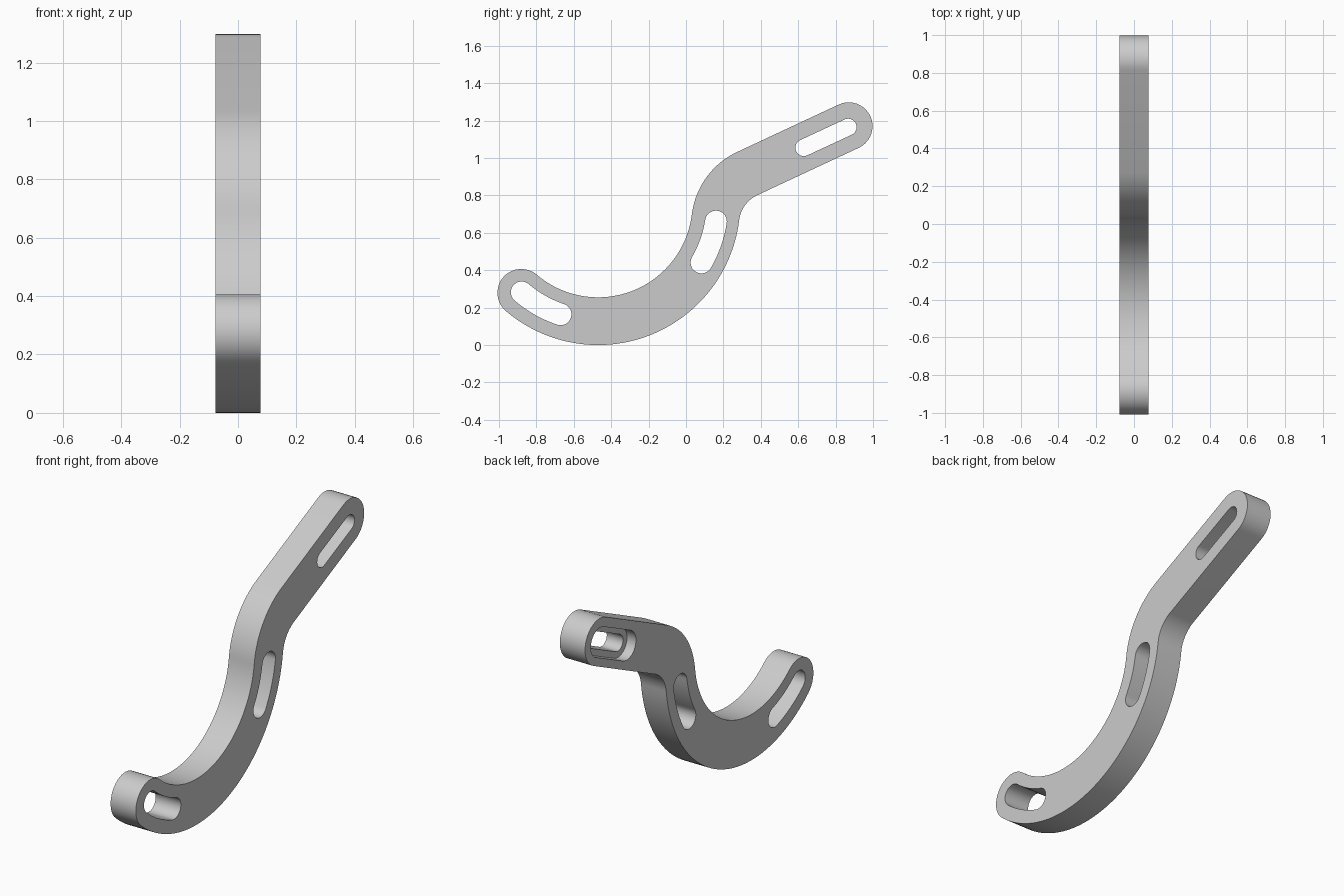
import bpy, bmesh
from math import sin, cos, radians, pi, atan2
from mathutils import Vector

if "Cube" in bpy.data.objects:
    bpy.data.objects.remove(bpy.data.objects["Cube"], do_unlink=True)

HALF_T = 0.0775      # half thickness along x
HALF_W = 0.1275      # half width of the bar
HOOK = Vector((-0.47, 0.76))   # centre of the big arc, in (y, z)
HOOK_R = 0.6325
BEND_R = 0.298
JOIN = -7            # angle where the big arc meets the bend
TIP = Vector((0.87, 1.17))

steel = bpy.data.materials.new("plain grey")
steel.use_nodes = True
steel.diffuse_color = (0.6, 0.6, 0.6, 1)
steel.node_tree.nodes["Principled BSDF"].inputs["Base Color"].default_value = (0.6, 0.6, 0.6, 1)


def polar(angle, radius=1.0):
    return Vector((cos(radians(angle)), sin(radians(angle)))) * radius


def arc(centre, radius, start, end, steps):
    return [centre + polar(start + (end - start) * i / steps, radius) for i in range(steps + 1)]


def round_bar(path, r, cap_steps=20):
    """Outline of a path thickened by r, with round ends."""
    sides = ([], [])
    for i, p in enumerate(path):
        t = (path[min(i + 1, len(path) - 1)] - path[max(i - 1, 0)]).normalized()
        n = Vector((-t.y, t.x))
        sides[0].append(p + n * r)
        sides[1].append(p - n * r)

    def cap(p, rim):
        a = atan2(rim.y - p.y, rim.x - p.x)
        return [p + Vector((cos(a + pi * k / cap_steps), sin(a + pi * k / cap_steps))) * r
                for k in range(1, cap_steps)]

    right, left = sides[1], sides[0][::-1]
    return right + cap(path[-1], right[-1]) + left + cap(path[0], left[-1])


def slab(name, outline, x0, x1):
    """Extrude a (y, z) outline from x0 to x1."""
    bm = bmesh.new()
    face = bm.faces.new([bm.verts.new((x0, p.x, p.y)) for p in outline])
    moved = bmesh.ops.extrude_face_region(bm, geom=[face])["geom"]
    verts = [v for v in moved if isinstance(v, bmesh.types.BMVert)]
    bmesh.ops.translate(bm, verts=verts, vec=(x1 - x0, 0, 0))
    bmesh.ops.recalc_face_normals(bm, faces=bm.faces)
    mesh = bpy.data.meshes.new(name)
    bm.to_mesh(mesh)
    bm.free()
    mesh.materials.append(steel)
    obj = bpy.data.objects.new(name, mesh)
    bpy.context.collection.objects.link(obj)
    return obj


# Curved arm: big arc, reverse bend, straight run to the tip
bend_centre = HOOK + polar(JOIN, HOOK_R + BEND_R)
path = arc(HOOK, HOOK_R, 229.5 - 360, JOIN, 56)
path += arc(bend_centre, BEND_R, JOIN + 180, 115, 24)[1:]
path.append(TIP)
arm = slab("curved_arm", round_bar(path, HALF_W), -HALF_T, HALF_T)

# Slots, with a wider recess on one side of the straight one
straight = [Vector((0.63, 1.055)), Vector((0.867, 1.165))]
cutters = [
    slab("lower_slot_cutter", round_bar(arc(HOOK, 0.629, -130.5, -108.6, 14), 0.058), -0.2, 0.2),
    slab("middle_slot_cutter", round_bar(arc(HOOK, 0.638, -30, -9, 14), 0.058), -0.2, 0.2),
    slab("upper_slot_cutter", round_bar(straight, 0.045), -0.2, 0.2),
    slab("upper_recess_cutter", round_bar(straight, 0.08), -0.2, -HALF_T + 0.055),
]

bpy.ops.object.select_all(action="DESELECT")
bpy.context.view_layer.objects.active = arm
arm.select_set(True)
for cutter in cutters:
    cutter.hide_render = True
    mod = arm.modifiers.new("cut", "BOOLEAN")
    mod.operation = "DIFFERENCE"
    mod.solver = "EXACT"
    mod.object = cutter
    bpy.ops.object.modifier_apply(modifier=mod.name)
    bpy.data.objects.remove(cutter, do_unlink=True)

bpy.ops.object.shade_smooth_by_angle(angle=radians(30))
